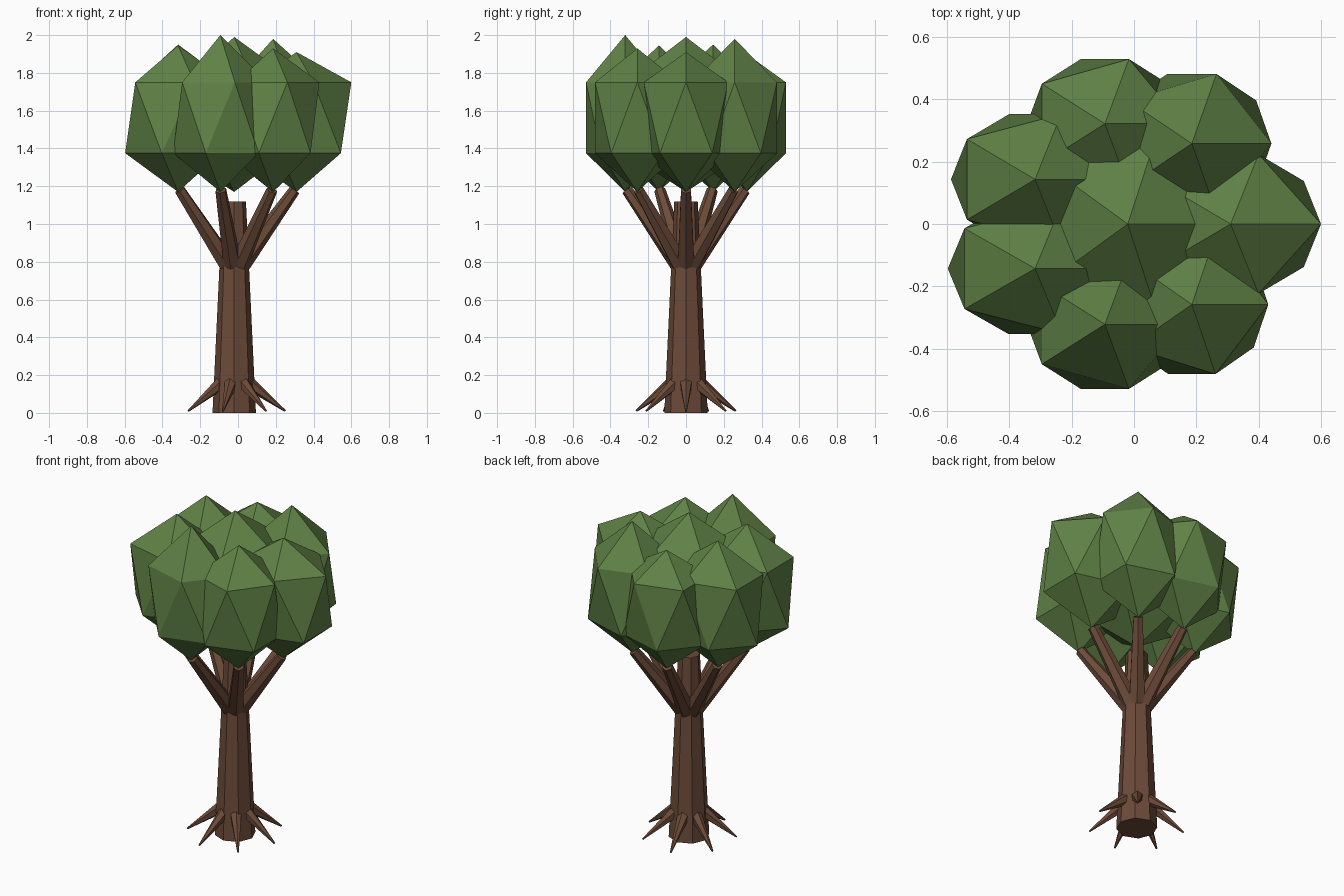
import bpy, bmesh, math
from mathutils import Vector, Matrix

cube = bpy.data.objects.get("Cube")
if cube:
    bpy.data.objects.remove(cube, do_unlink=True)


def make_material(name, color):
    mat = bpy.data.materials.new(name)
    mat.use_nodes = True
    mat.diffuse_color = (*color, 1)
    mat.node_tree.nodes["Principled BSDF"].inputs["Base Color"].default_value = (*color, 1)
    return mat


bark = make_material("bark_brown", (0.15, 0.07, 0.04))
leaf = make_material("leaf_green", (0.115, 0.22, 0.06))
AXIS_X = -0.02
COUNT = 7


def finish(name, bm, mat):
    mesh = bpy.data.meshes.new(name)
    bm.to_mesh(mesh)
    bm.free()
    mesh.materials.append(mat)
    obj = bpy.data.objects.new(name, mesh)
    bpy.context.collection.objects.link(obj)
    return obj


def tapered(name, start, end, r_start, r_end, sides):
    """Faceted, capped cone running between two points."""
    start, end = Vector(start), Vector(end)
    axis = end - start
    turn = axis.to_track_quat('Z', 'Y').to_matrix().to_4x4()
    bm = bmesh.new()
    bmesh.ops.create_cone(bm, cap_ends=True, segments=sides, radius1=r_start,
                          radius2=r_end, depth=axis.length,
                          matrix=Matrix.Translation((start + end) / 2) @ turn)
    return finish(name, bm, bark)


def around(angle, radius, z):
    return (AXIS_X + radius * math.cos(angle), radius * math.sin(angle), z)


def leaf_clump(name, center, rx, ry, top):
    """Twenty-sided clump with level rings and its own peak height."""
    bm = bmesh.new()
    bmesh.ops.create_icosphere(bm, subdivisions=1, radius=1)
    ring = 2 / math.sqrt(5)
    for v in bm.verts:
        if abs(v.co.z) > 0.9:
            z = top if v.co.z > 0 else 1.17
        else:
            z = 1.75 if v.co.z > 0 else 1.375
        v.co = (center[0] + v.co.x / ring * rx, center[1] + v.co.y / ring * ry, z)
    return finish(name, bm, leaf)


# Trunk
tapered("trunk", (AXIS_X, 0, 0), (AXIS_X, 0, 1.12), 0.115, 0.062, 8)

# Crown: width, depth and peak height of each outer clump, counter-clockwise from +x
clumps = [(0.29, 0.235, 1.91), (0.255, 0.235, 1.98), (0.25, 0.218, 1.9),
          (0.27, 0.22, 1.95), (0.28, 0.22, 1.945), (0.25, 0.218, 2.0),
          (0.245, 0.235, 1.93)]
leaf_clump("center_foliage", (AXIS_X, 0), 0.33, 0.33, 1.99)

# Branches, roots and outer foliage, evenly spaced around the trunk
for i, (rx, ry, top) in enumerate(clumps):
    a = i * math.tau / COUNT
    tapered(f"branch_{i + 1}", around(a, 0.04, 0.79), around(a, 0.32, 1.18), 0.05, 0.03, 6)
    tapered(f"root_{i + 1}", around(a, 0.08, 0.155), around(a, 0.27, 0.01), 0.035, 0.005, 6)
    leaf_clump(f"foliage_{i + 1}", around(a, 0.33, 0), rx, ry, top)
